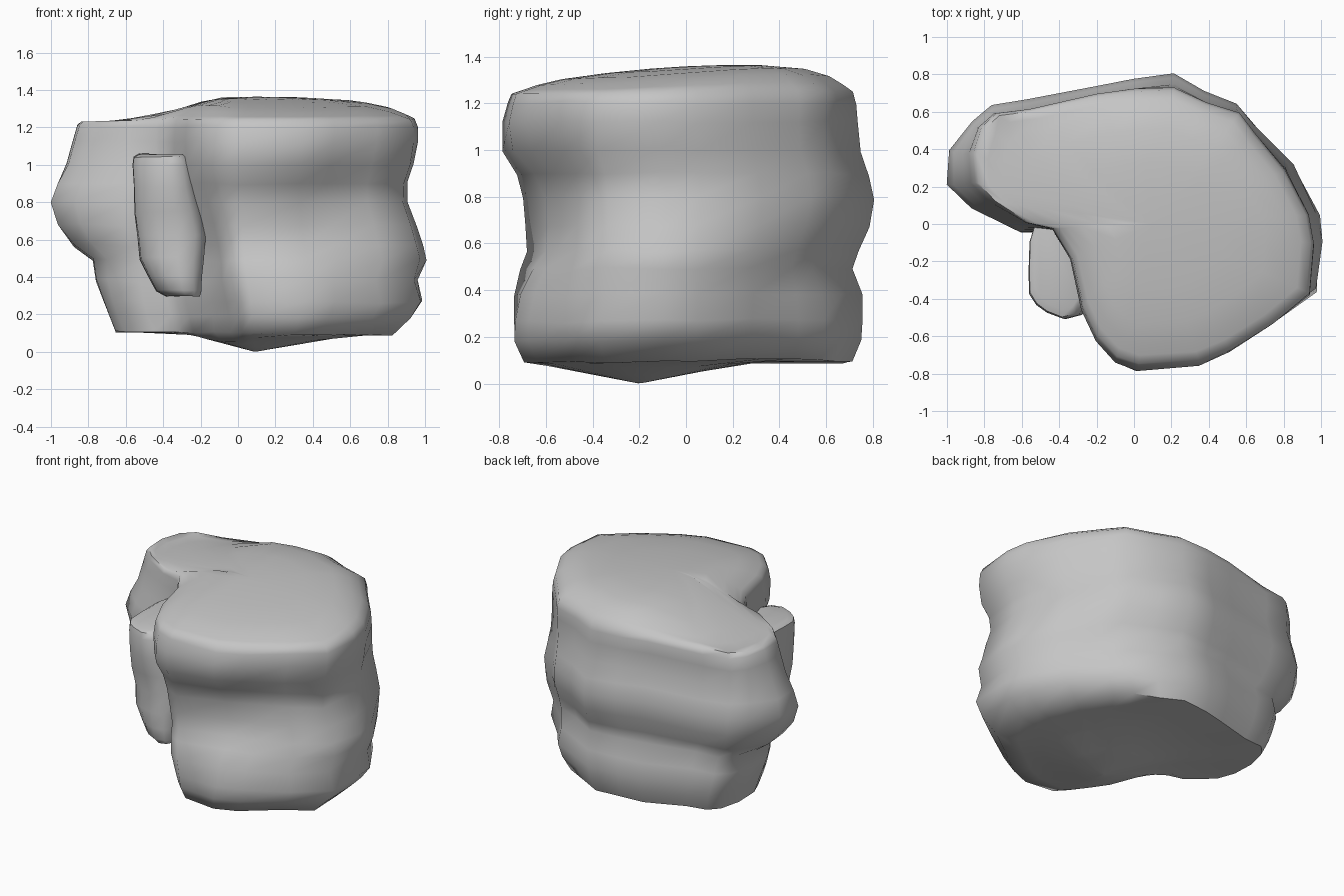
import bpy, bmesh, math
from mathutils import Vector, noise

if "Cube" in bpy.data.objects:
    bpy.data.objects.remove(bpy.data.objects["Cube"], do_unlink=True)

stone = bpy.data.materials.new("stone grey")
stone.use_nodes = True
stone.diffuse_color = (0.56, 0.56, 0.56, 1)
stone.node_tree.nodes["Principled BSDF"].inputs["Base Color"].default_value = stone.diffuse_color


def loft(name, rings, angle):
    """Join closed rings, listed bottom to top, and cap both ends."""
    bm = bmesh.new()
    loops = [[bm.verts.new(p) for p in ring] for ring in rings]
    n = len(loops[0])
    for low, high in zip(loops, loops[1:]):
        for i in range(n):
            j = (i + 1) % n
            bm.faces.new((low[i], low[j], high[j], high[i]))
    bm.faces.new(loops[0][::-1])
    bm.faces.new(loops[-1])
    bmesh.ops.recalc_face_normals(bm, faces=bm.faces)
    mesh = bpy.data.meshes.new(name)
    bm.to_mesh(mesh)
    bm.free()
    mesh.materials.append(stone)
    obj = bpy.data.objects.new(name, mesh)
    bpy.context.collection.objects.link(obj)
    bpy.ops.object.select_all(action='DESELECT')
    obj.select_set(True)
    bpy.context.view_layer.objects.active = obj
    bpy.ops.object.shade_smooth_by_angle(angle=math.radians(angle))
    return obj


def roughen(p, amount):
    return p + noise.noise_vector(p * 2.7) * amount


# Main boulder: plan outline, counter-clockwise from the front notch
outline = [(-.28, -.45), (-.2, -.62), (-.1, -.74), (.02, -.79), (.35, -.77),
           (.52, -.7), (.75, -.54), (.95, -.38), (.97, -.1), (.95, .05),
           (.82, .28), (.66, .5), (.58, .61), (.4, .67), (.22, .75), (0, .73),
           (-.2, .7), (-.55, .63), (-.73, .6), (-.81, .52), (-.86, .37),
           (-.86, .2), (-.79, .08), (-.6, -.06), (-.45, -.06), (-.35, -.2)]

# Height, then left, right, front and back reach at that height
levels = [(.1, .65, .83, .72, .71), (.19, .69, .93, .76, .75),
          (.27, .72, .99, .76, .76), (.38, .75, .96, .75, .76),
          (.49, .75, 1.0, .72, .71), (.57, .82, .98, .69, .73),
          (.68, .86, .95, .7, .77), (.8, .88, .91, .71, .79),
          (.9, .87, .91, .73, .77), (1.0, .86, .94, .79, .74),
          (1.12, .87, .96, .79, .74), (1.2, .86, .96, .77, .74)]

# Local dents and bulges: centre, push, radius
pushes = [(Vector((.42, -.62, .76)), Vector((-.01, .11, 0)), .27),
          (Vector((-.27, -.48, .6)), Vector((.09, .02, 0)), .25),
          (Vector((-.2, -.6, .15)), Vector((.12, .07, 0)), .3),
          (Vector((.62, .55, .4)), Vector((-.05, -.05, 0)), .25),
          (Vector((.8, .33, .75)), Vector((.05, .04, 0)), .25),
          (Vector((-.68, -.02, 1.2)), Vector((.04, .07, 0)), .25),
          (Vector((-.87, .27, .77)), Vector((-.13, 0, 0)), .25)]


def weathered(p):
    total = Vector()
    for centre, shift, radius in pushes:
        total += shift * math.exp(-((p - centre).length / radius) ** 2)
    return roughen(p + total, .02)


walls = []
for z, left, right, front, back in levels:
    walls.append([weathered(Vector((x * (right / .97 if x > 0 else left / .86),
                                    y * (back / .75 if y > 0 else front / .79), z)))
                  for x, y in outline])


# Underside: level near the rim, falling to a low point
def bellied(p, f):
    dx, dy = (p.x - .09) * f, (p.y + .2) * f
    depth = math.hypot(dx / (.6 if dx > 0 else .38), dy / .52)
    return Vector((.09 + dx, dy - .2, min(p.z, .1 * depth)))


underside = [[bellied(p, f) for p in walls[0]] for f in (.02, .3, .55, .8)]


# Top: shallow dome with a lower shelf on the right and a rounded rim
def domed(p, f, rise):
    x, y = .1 + (p.x - .1) * f, p.y * f
    shelf = min(1, max(0, (-.12 - x) / .3))
    z = 1.365 - .08 * (x - .1) ** 2 - (.25 if y > .25 else .1) * (y - .25) ** 2
    z -= .08 * shelf
    return Vector((x, y, 1.235 + (z - 1.235) * rise))


top = [[domed(p, f, rise) for p in walls[-1]]
       for f, rise in ((.98, .2), (.92, .55), (.84, .85), (.7, 1), (.45, 1), (.2, 1), (.02, 1))]
loft("main_boulder", underside + walls + top, 60)

# Upright slab in the front notch: plan outline in unit width, then its levels
slab_outline = [(0, -.1), (0, -.25), (.02, -.37), (.14, -.43), (.32, -.47), (.6, -.5),
                (.85, -.48), (1, -.42), (1, -.2), (1, 0), (.5, .05), (.1, 0)]
slab_levels = [(.3, -.38, -.2, .92), (.33, -.44, -.19, .96), (.4, -.48, -.19, .97),
               (.5, -.53, -.18, .98), (.62, -.54, -.17, .95), (.75, -.555, -.2, .98),
               (.88, -.555, -.23, 1), (1.0, -.56, -.25, 1), (1.04, -.555, -.27, .98),
               (1.055, -.53, -.29, .9)]
slab = [[roughen(Vector((a + (b - a) * u, y * s, z)), .012) for u, y in slab_outline]
        for z, a, b, s in slab_levels]
loft("front_slab", slab, 50)
